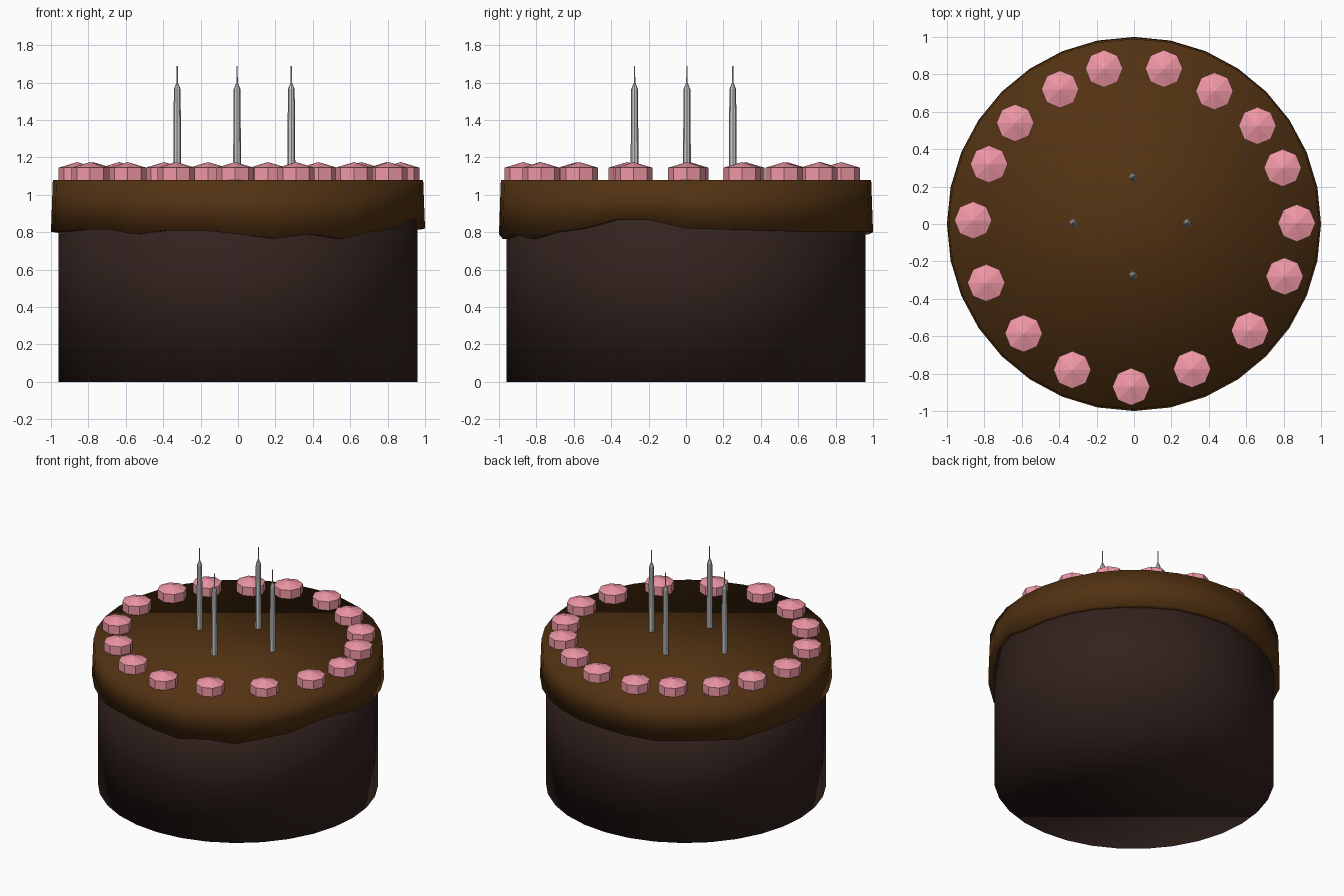
import bpy, bmesh
from math import cos, sin, tau

if "Cube" in bpy.data.objects:
    bpy.data.objects.remove(bpy.data.objects["Cube"])


def material(name, color):
    m = bpy.data.materials.new(name)
    m.diffuse_color = (*color, 1)
    m.use_nodes = True
    m.node_tree.nodes["Principled BSDF"].inputs["Base Color"].default_value = m.diffuse_color
    return m


def lathe(name, profile, sides, mat=None, loc=(0, 0, 0), smooth=False):
    """Stack rings of (radius, height); height may be a list with one value per side."""
    bm = bmesh.new()
    rings = []
    for r, h in profile:
        if r == 0:
            rings.append([bm.verts.new((0, 0, h))] * sides)
            continue
        rings.append([bm.verts.new((r * cos(tau * i / sides), r * sin(tau * i / sides),
                                    h[i] if isinstance(h, list) else h)) for i in range(sides)])
    for a, b in zip(rings, rings[1:]):
        for i in range(sides):
            j = (i + 1) % sides
            bm.faces.new(list(dict.fromkeys((a[i], a[j], b[j], b[i]))))
    for ring in (rings[0], rings[-1]):
        if ring[0] is not ring[1]:
            bm.faces.new(ring)
    bmesh.ops.recalc_face_normals(bm, faces=bm.faces)
    for f in bm.faces:
        f.smooth = smooth
    me = bpy.data.meshes.new(name)
    bm.to_mesh(me)
    bm.free()
    ob = bpy.data.objects.new(name, me)
    ob.location = loc
    if mat:
        me.materials.append(mat)
    bpy.context.collection.objects.link(ob)
    return ob


sponge = material("sponge", (0.032, 0.016, 0.013))
chocolate = material("chocolate", (0.085, 0.032, 0.006))
pink = material("pink", (0.87, 0.31, 0.38))

# Cake body
lathe("cake_body", [(0.96, 0), (0.96, 1.05)], 32, sponge, smooth=True)

# Icing with an uneven dripping hem (counter-clockwise from +x)
hem = [.82, .815, .81, .805, .80, .80, .805, .80, .80, .79, .78, .79, .785, .77, .79, .80,
       .80, .80, .805, .815, .815, .79, .81, .81, .79, .765, .79, .765, .80, .82, .865, .865]
lathe("icing", [(0.955, hem), (1.0, hem), (0.99, 1.08)], 32, chocolate, smooth=True)

# Ring of hand-placed icing blobs
blobs = [(-.16, .83), (.16, .83), (.43, .71), (.66, .525), (.795, .30), (.87, .005),
         (.805, -.28), (.62, -.57), (.31, -.775), (-.015, -.87), (-.33, -.78), (-.59, -.585),
         (-.79, -.315), (-.86, .02), (-.775, .32), (-.635, .54), (-.395, .72)]
for x, y in blobs:
    lathe("icing_blob", [(0.1, 0), (0.1, 0.07), (0, 0.1)], 8, pink, (x, y, 1.075))

# Tapered candles with thin wicks
for x, y in [(-.325, .005), (.285, .005), (-.005, .25), (-.005, -.275)]:
    lathe("candle", [(.022, 0), (.018, .49), (.004, .525), (.003, .615)], 8, None, (x, y, 1.075))
